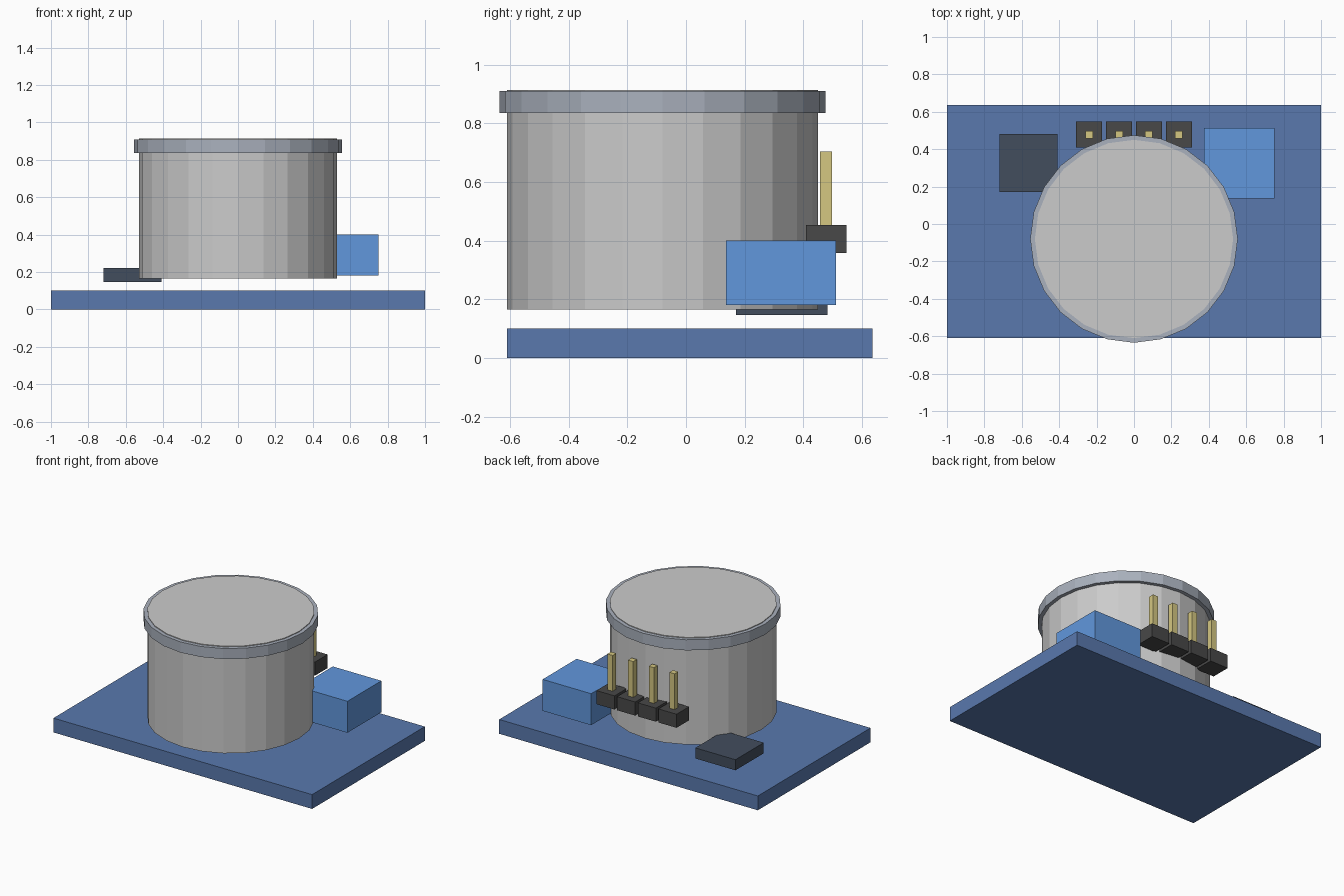
import bpy

if "Cube" in bpy.data.objects:
    bpy.data.objects.remove(bpy.data.objects["Cube"])

def material(name, r, g, b):
    m = bpy.data.materials.new(name)
    m.diffuse_color = (r, g, b, 1)
    m.use_nodes = True
    m.node_tree.nodes["Principled BSDF"].inputs["Base Color"].default_value = m.diffuse_color
    return m

board_blue = material("board_blue", 0.10, 0.19, 0.42)
light_blue = material("light_blue", 0.12, 0.31, 0.72)
chip_dark = material("chip_dark", 0.055, 0.075, 0.11)
housing_dark = material("housing_dark", 0.065, 0.065, 0.065)
gold = material("gold", 0.66, 0.57, 0.22)
can_grey = material("can_grey", 0.55, 0.56, 0.58)
rim_grey = material("rim_grey", 0.40, 0.44, 0.51)

def finish(name, mat):
    ob = bpy.context.object
    ob.name = name
    ob.data.materials.append(mat)
    return ob

def box(name, lo, hi, mat):
    bpy.ops.mesh.primitive_cube_add(size=1, location=[(a + b) / 2 for a, b in zip(lo, hi)])
    ob = finish(name, mat)
    ob.scale = [b - a for a, b in zip(lo, hi)]
    bpy.ops.object.transform_apply(location=False, rotation=False, scale=True)
    return ob

def drum(name, radius, z0, z1, mat):
    bpy.ops.mesh.primitive_cylinder_add(vertices=24, radius=radius, depth=z1 - z0,
                                        location=(0, -0.08, (z0 + z1) / 2))
    return finish(name, mat)

# Circuit board
box("board", (-1, -0.61, 0), (1, 0.635, 0.10), board_blue)

# Sensor can with its rim
drum("sensor_can", 0.53, 0.165, 0.914, can_grey)
drum("can_rim", 0.555, 0.835, 0.909, rim_grey)

# Terminal block and chip
box("terminal_block", (0.375, 0.137, 0.18), (0.75, 0.512, 0.40), light_blue)
box("chip", (-0.72, 0.17, 0.146), (-0.41, 0.482, 0.22), chip_dark)

# Four-pin header
for i in range(4):
    x = -0.24 + 0.16 * i
    box(f"header_housing_{i + 1}", (x - 0.07, 0.409, 0.358), (x + 0.07, 0.547, 0.453), housing_dark)
    box(f"header_pin_{i + 1}", (x - 0.02, 0.457, 0.40), (x + 0.02, 0.497, 0.703), gold)
